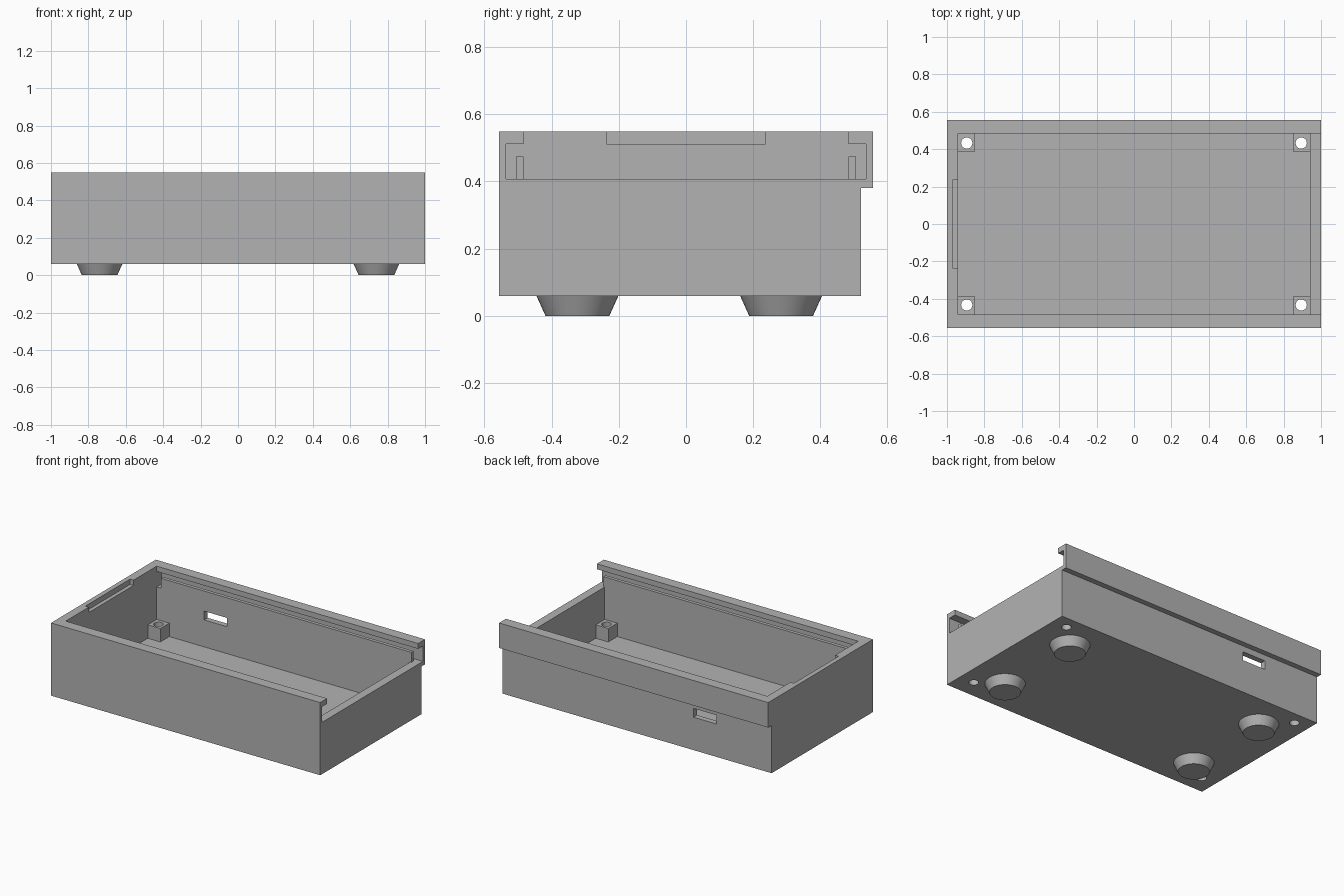
import bpy, bmesh
from mathutils import Matrix

cube = bpy.data.objects.get("Cube")
if cube:
    bpy.data.objects.remove(cube, do_unlink=True)

grey = bpy.data.materials.new("matte grey")
grey.use_nodes = True
grey.diffuse_color = (0.45, 0.45, 0.45, 1)
grey.node_tree.nodes["Principled BSDF"].inputs["Base Color"].default_value = (0.45, 0.45, 0.45, 1)


def finish(name, bm):
    bmesh.ops.recalc_face_normals(bm, faces=bm.faces)
    mesh = bpy.data.meshes.new(name)
    bm.to_mesh(mesh)
    bm.free()
    mesh.materials.append(grey)
    ob = bpy.data.objects.new(name, mesh)
    bpy.context.collection.objects.link(ob)
    return ob


def box(name, x, y, z):
    bm = bmesh.new()
    spans = (x, y, z)
    size = [b - a for a, b in spans]
    mid = [(a + b) / 2 for a, b in spans]
    bmesh.ops.create_cube(bm, size=1, matrix=Matrix.Translation(mid) @ Matrix.Diagonal((*size, 1)))
    return finish(name, bm)


def extrude_x(name, profile, x0, x1):
    bm = bmesh.new()
    face = bm.faces.new([bm.verts.new((x0, y, z)) for y, z in profile])
    out = bmesh.ops.extrude_face_region(bm, geom=[face])
    moved = [v for v in out["geom"] if isinstance(v, bmesh.types.BMVert)]
    bmesh.ops.translate(bm, verts=moved, vec=(x1 - x0, 0, 0))
    return finish(name, bm)


def cone(name, x, y, z0, z1, r0, r1, segments):
    bm = bmesh.new()
    bmesh.ops.create_cone(bm, cap_ends=True, segments=segments, radius1=r0, radius2=r1,
                          depth=z1 - z0, matrix=Matrix.Translation((x, y, (z0 + z1) / 2)))
    return finish(name, bm)


def select(ob):
    bpy.ops.object.select_all(action="DESELECT")
    ob.select_set(True)
    bpy.context.view_layer.objects.active = ob


def cut(target, cutter):
    mod = target.modifiers.new("cut", "BOOLEAN")
    mod.operation = "DIFFERENCE"
    mod.solver = "EXACT"
    mod.object = cutter
    select(target)
    bpy.ops.object.modifier_apply(modifier=mod.name)


def discard(ob):
    bpy.data.objects.remove(ob, do_unlink=True)


W, BASE, TOP = 0.556, 0.06, 0.548      # half depth, underside, rim
IN_X, IN_Y, FLOOR = 0.942, 0.483, 0.1  # cavity
LEDGE, LIP, GROOVE = 0.408, 0.512, 0.535

# Case with overhanging back rim
case = extrude_x("case", [(-W, BASE), (0.52, BASE), (0.52, 0.38), (W, 0.38), (W, TOP), (-W, TOP)], -1, 1)

# Sliding lid channel open at one end, cavity, finger notch and cable port
half = [(GROOVE, LEDGE), (GROOVE, LIP), (IN_Y, LIP), (IN_Y, 0.7)]
channel = half + [(-y, z) for y, z in reversed(half)]
cutters = [
    extrude_x("lid_channel_cutter", channel, -IN_X, 1.2),
    box("cavity_cutter", (-IN_X, IN_X), (-IN_Y, IN_Y), (FLOOR, 0.46)),
    box("notch_cutter", (-0.968, -0.9), (-0.237, 0.237), (LIP, 0.7)),
    box("port_cutter", (-0.59, -0.42), (0.4, 0.6), (0.281, 0.34)),
]
for c in cutters:
    cut(case, c)
    discard(c)

# Corner screw posts, drilled through the floor
for sx, side in ((-1, "right"), (1, "left")):
    for sy, end in ((-1, "front"), (1, "back")):
        xs = sorted((sx * IN_X, sx * 0.849))
        ys = sorted((sy * IN_Y, sy * 0.388))
        post = box(f"{end}_{side}_screw_post", xs, ys, (FLOOR, 0.19))
        drill = cone("drill", sx * 0.894, sy * 0.433, 0, 0.4, 0.03, 0.03, 32)
        for part in (case, post):
            cut(part, drill)
        discard(drill)
        select(post)
        bpy.ops.object.shade_smooth_by_angle()

# Lid guide rails on the ledge
for sy, end in ((-1, "front"), (1, "back")):
    box(f"{end}_guide_rail", (-0.91, 0.95), sorted((sy * IN_Y, sy * 0.506)), (LEDGE, 0.475))

# Tapered feet
for x, side in ((-0.74, "right"), (0.74, "left")):
    for y, end in ((-0.323, "front"), (0.283, "back")):
        foot = cone(f"{end}_{side}_foot", x, y, 0, BASE, 0.095, 0.122, 48)
        select(foot)
        bpy.ops.object.shade_smooth_by_angle()

select(case)
bpy.ops.object.shade_smooth_by_angle()
